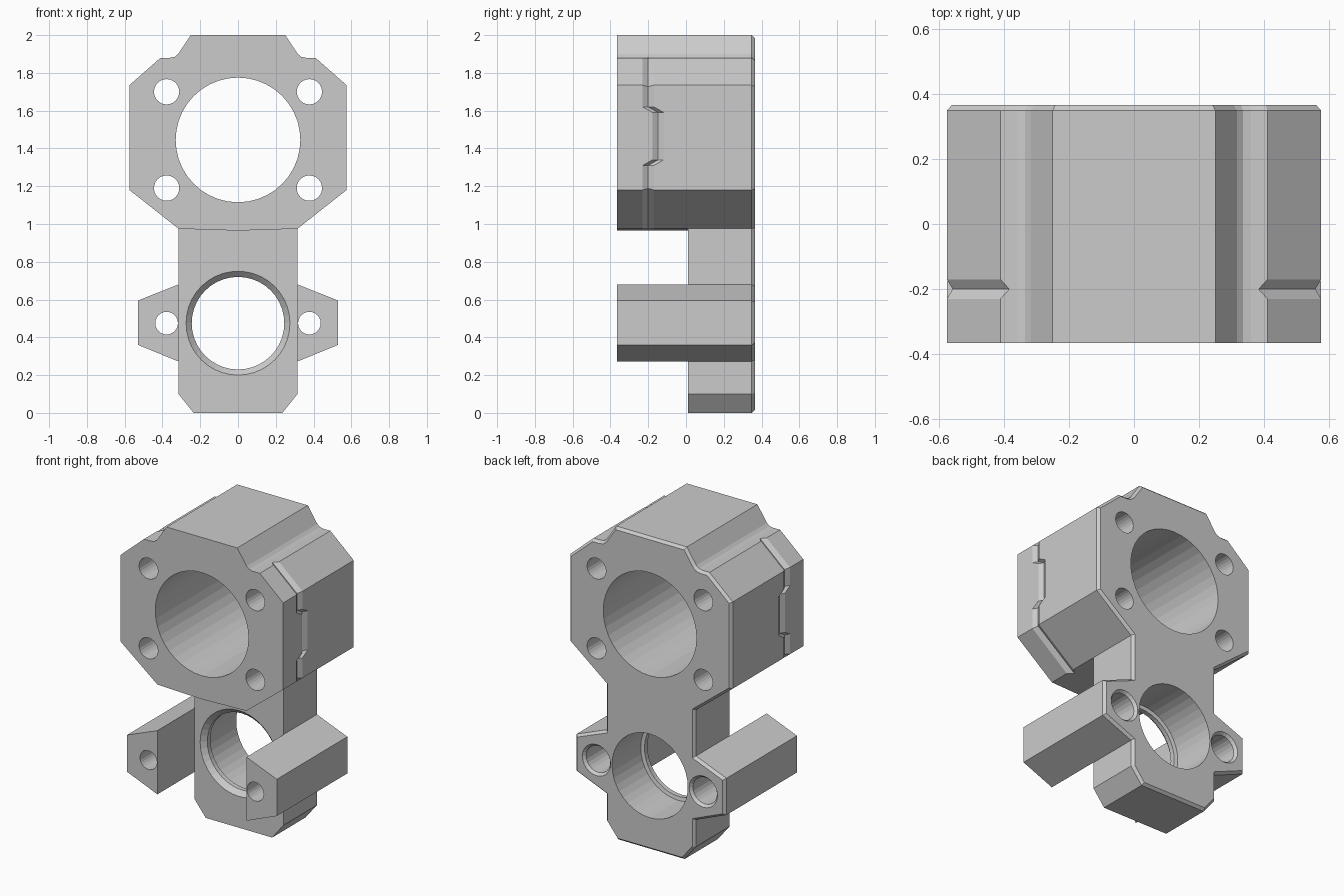
import bpy, bmesh, math
from mathutils import Vector

if "Cube" in bpy.data.objects:
    bpy.data.objects.remove(bpy.data.objects["Cube"])


def loft(name, rings):
    """Closed solid skinned through equal-length rings of 3D points."""
    bm = bmesh.new()
    loops = [[bm.verts.new(p) for p in ring] for ring in rings]
    n = len(loops[0])
    for a, b in zip(loops, loops[1:]):
        for i in range(n):
            j = (i + 1) % n
            bm.faces.new((a[i], a[j], b[j], b[i]))
    bm.faces.new(loops[0])
    bm.faces.new(loops[-1])
    bmesh.ops.recalc_face_normals(bm, faces=bm.faces)
    me = bpy.data.meshes.new(name)
    bm.to_mesh(me)
    bm.free()
    ob = bpy.data.objects.new(name, me)
    bpy.context.collection.objects.link(ob)
    return ob


def at_y(outline, y):
    return [(x, y, z) for x, z in outline]


def inset(outline, d):
    """Mitred inward offset of a clockwise outline."""
    pts = [Vector(p) for p in outline]
    out = []
    for i, p in enumerate(pts):
        e1 = (p - pts[i - 1]).normalized()
        e2 = (pts[(i + 1) % len(pts)] - p).normalized()
        n1, n2 = Vector((e1.y, -e1.x)), Vector((e2.y, -e2.x))
        out.append(tuple(p + d * (n1 + n2) / (1 + n1.dot(n2))))
    return out


def circle(cx, cz, r, n):
    return [(cx + r * math.cos(2 * math.pi * i / n),
             cz + r * math.sin(2 * math.pi * i / n)) for i in range(n)]


def bore(cx, cz, steps, n):
    """Turned cutter along y from (y, radius) steps."""
    return loft("bore_cutter", [at_y(circle(cx, cz, r, n), y) for y, r in steps])


def cut(target, cutter):
    cutter.hide_render = True
    mod = target.modifiers.new("cut", 'BOOLEAN')
    mod.operation = 'DIFFERENCE'
    mod.solver = 'EXACT'
    mod.object = cutter
    bpy.context.view_layer.objects.active = target
    bpy.ops.object.modifier_apply(modifier=mod.name)
    bpy.data.objects.remove(cutter)


# Bracket block: full front outline, chamfered at the back
half = [(0.25, 2.0), (0.317, 1.90), (0.335, 1.885), (0.36, 1.88), (0.41, 1.88),
        (0.575, 1.735), (0.575, 1.18), (0.315, 0.975), (0.315, 0.68),
        (0.53, 0.595), (0.53, 0.36), (0.315, 0.272), (0.315, 0.10), (0.235, 0.0)]
outline = half + [(-x, z) for x, z in reversed(half)]
body = loft("bearing_bracket", [at_y(outline, -0.365), at_y(outline, 0.348),
                                at_y(inset(outline, 0.015), 0.365)])

# Open front between the two arms
gap = [(-0.3155, 0.975), (0, 0.965), (0.3155, 0.975), (0.3155, -0.1), (-0.3155, -0.1)]
cut(body, loft("gap_cutter", [at_y(gap, -0.6), at_y(gap, 0.01)]))

# Large upper bore and lower bearing seat with a lip
cut(body, bore(0, 1.445, [(-0.6, 0.33), (0.6, 0.33)], 40))
cut(body, bore(0, 0.475, [(-0.1, 0.275), (0.01, 0.275), (0.04, 0.245), (0.07, 0.245),
                          (0.075, 0.268), (0.6, 0.268)], 40))

for s in (-1, 1):
    # Bolt holes around the upper bore
    for z in (1.70, 1.19):
        cut(body, bore(s * 0.378, z, [(-0.6, 0.067), (0.6, 0.067)], 24))
    # Counterbored arm holes
    cut(body, bore(s * 0.378, 0.475, [(-0.6, 0.06), (0.15, 0.06), (0.151, 0.085),
                                      (0.348, 0.085), (0.365, 0.1), (0.5, 0.1)], 24))
    # Stepped V groove running down each flank: (x, z, y, outward x, outward z)
    path = [(0.375, 1.911, -0.20, 0.66, 0.75), (0.575, 1.735, -0.20, 1, 0.443),
            (0.575, 1.62, -0.20, 1, 0), (0.575, 1.59, -0.147, 1, 0),
            (0.575, 1.34, -0.147, 1, 0), (0.575, 1.31, -0.20, 1, 0),
            (0.575, 1.18, -0.20, 1, -0.485), (0.27, 0.94, -0.20, 0.62, -0.785)]
    d, w = 0.018, 0.06
    cut(body, loft("groove_cutter", [
        [(s * (x + k * d * nx), y + o, z + k * d * nz) for k, o in ((1, -w), (-1, 0), (1, w))]
        for x, z, y, nx, nz in path]))
